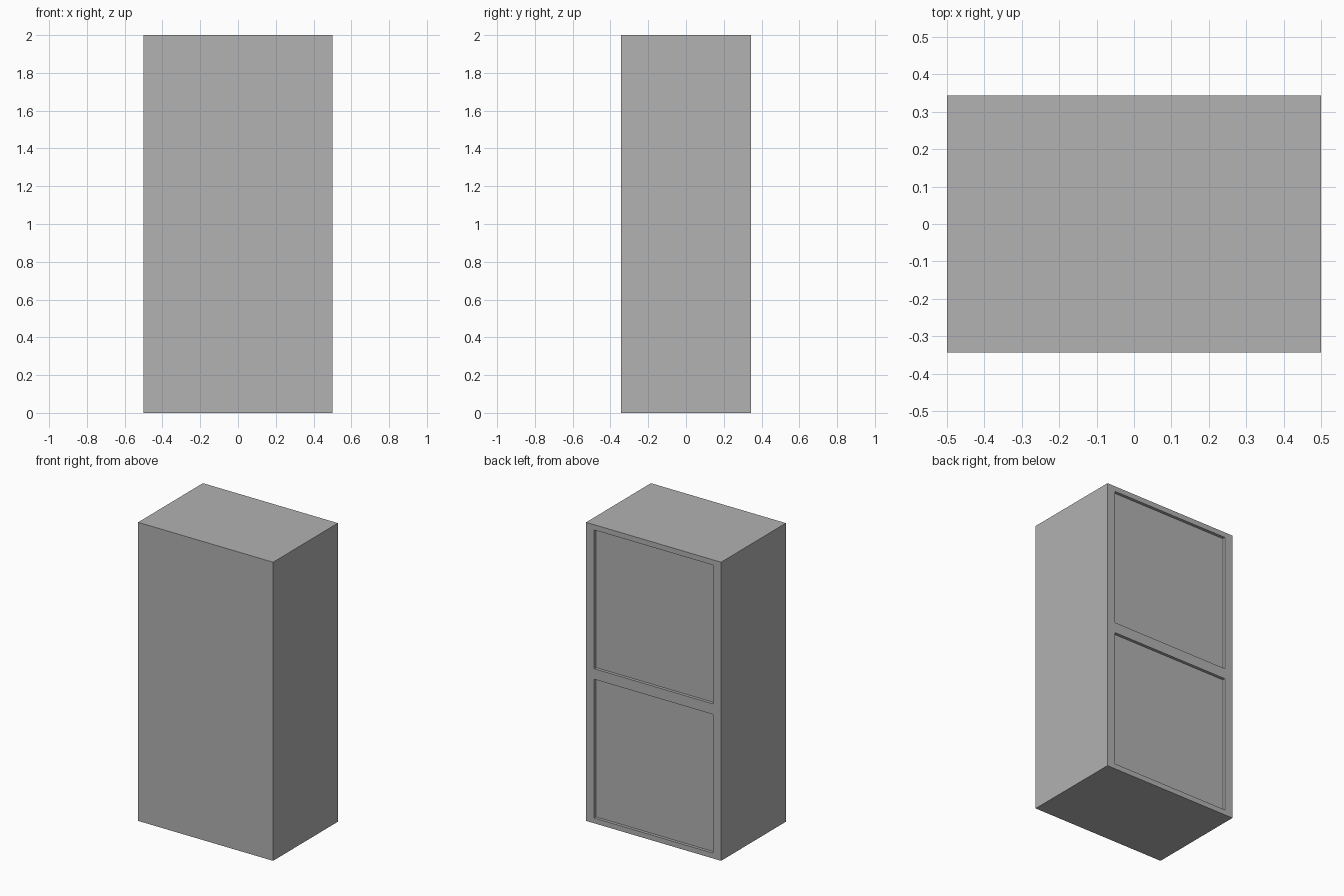
import bpy, bmesh
from mathutils import Matrix, Vector

if "Cube" in bpy.data.objects:
    bpy.data.objects.remove(bpy.data.objects["Cube"])

WIDTH, DEPTH, HEIGHT = 1.0, 0.686, 2.0
SIDE_MARGIN, RAIL_MARGIN, RECESS = 0.06, 0.05, 0.02

grey = bpy.data.materials.new("mid grey")
grey.diffuse_color = (0.445, 0.445, 0.445, 1)
grey.use_nodes = True
grey.node_tree.nodes["Principled BSDF"].inputs["Base Color"].default_value = grey.diffuse_color

# Cabinet body: plain box standing on the ground
bm = bmesh.new()
bmesh.ops.create_cube(bm, size=1, matrix=Matrix.Translation((0, 0, HEIGHT / 2))
                      @ Matrix.Diagonal((WIDTH, DEPTH, HEIGHT, 1)))

# Split at mid height so the back has an upper and a lower half
bmesh.ops.bisect_plane(bm, geom=bm.verts[:] + bm.edges[:] + bm.faces[:],
                       plane_co=(0, 0, HEIGHT / 2), plane_no=(0, 0, 1))
bm.normal_update()
panels = [f for f in bm.faces if f.normal.y > 0.9]

# Two recessed back panels: frame inset, then straight walls inwards
bmesh.ops.inset_individual(bm, faces=panels, thickness=RAIL_MARGIN)
for face in panels:
    for v in face.verts:
        v.co.x = (WIDTH / 2 - SIDE_MARGIN) * (1 if v.co.x > 0 else -1)
for face in panels:
    floor = bmesh.ops.extrude_discrete_faces(bm, faces=[face])["faces"][0]
    bmesh.ops.translate(bm, verts=floor.verts[:], vec=Vector((0, -RECESS, 0)))
bmesh.ops.recalc_face_normals(bm, faces=bm.faces[:])

mesh = bpy.data.meshes.new("cabinet_body")
bm.to_mesh(mesh)
bm.free()
mesh.materials.append(grey)
body = bpy.data.objects.new("cabinet_body", mesh)
bpy.context.collection.objects.link(body)
